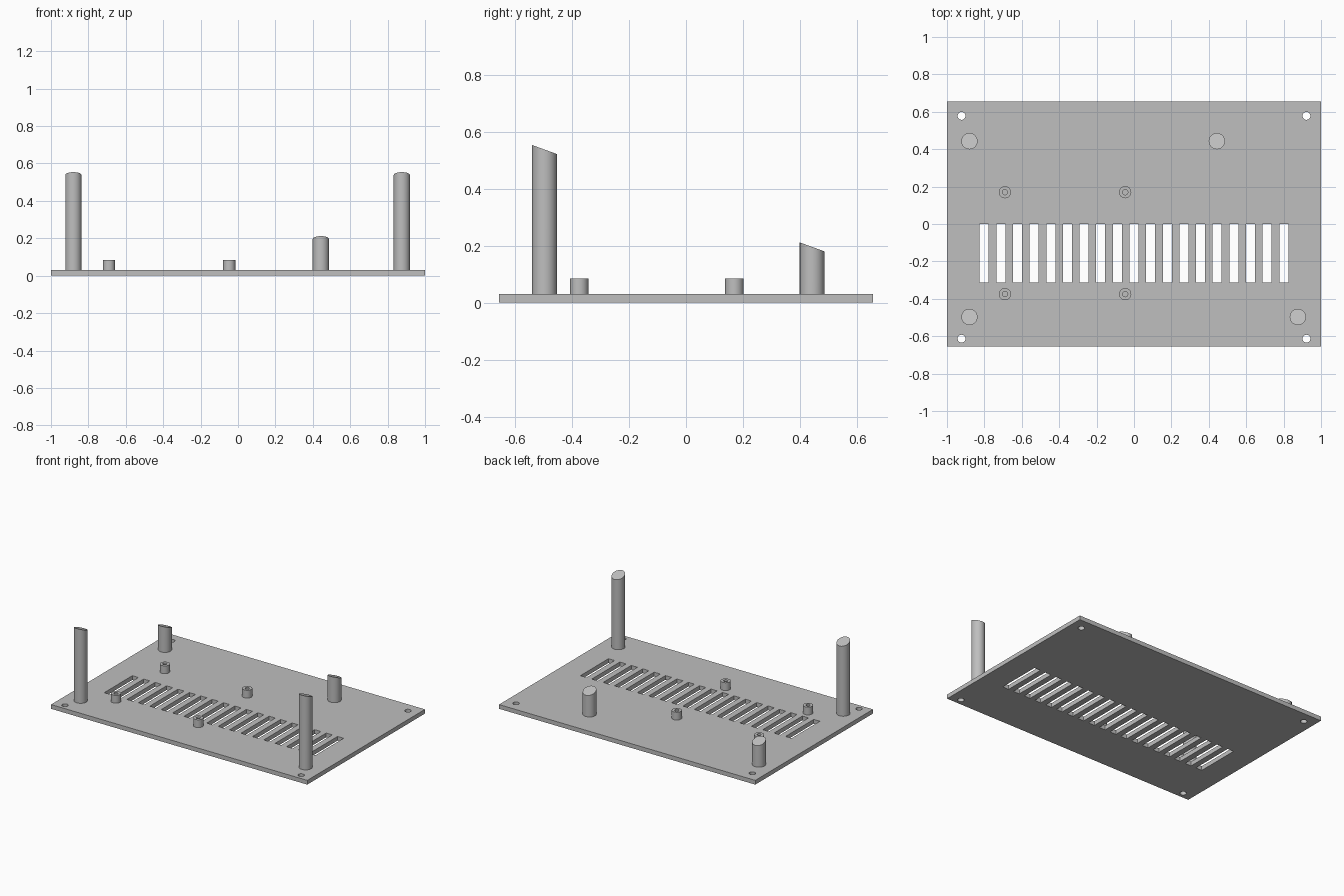
import bpy
import bmesh
from math import radians
from mathutils import Matrix

if "Cube" in bpy.data.objects:
    bpy.data.objects.remove(bpy.data.objects["Cube"], do_unlink=True)

PLATE_TOP = 0.03
HALF_DEPTH = 0.656

# One plain grey material
grey = bpy.data.materials.new("plain grey")
grey.use_nodes = True
colour = (0.52, 0.52, 0.52, 1)
grey.diffuse_color = colour
grey.node_tree.nodes["Principled BSDF"].inputs["Base Color"].default_value = colour


def add_object(name, bm):
    mesh = bpy.data.meshes.new(name)
    bmesh.ops.recalc_face_normals(bm, faces=bm.faces)
    bm.to_mesh(mesh)
    bm.free()
    mesh.materials.append(grey)
    obj = bpy.data.objects.new(name, mesh)
    bpy.context.collection.objects.link(obj)
    return obj


def select_only(obj):
    bpy.ops.object.select_all(action="DESELECT")
    obj.select_set(True)
    bpy.context.view_layer.objects.active = obj


def smooth(obj):
    select_only(obj)
    bpy.ops.object.shade_smooth_by_angle(angle=radians(30))


def add_box(bm, x0, x1, y0, y1, z0, z1):
    place = Matrix.Translation(((x0 + x1) / 2, (y0 + y1) / 2, (z0 + z1) / 2))
    size = Matrix.Diagonal((x1 - x0, y1 - y0, z1 - z0, 1))
    bmesh.ops.create_cube(bm, size=1, matrix=place @ size)


def add_cylinder(bm, x, y, radius, z0, z1, sides=48):
    place = Matrix.Translation((x, y, (z0 + z1) / 2))
    return bmesh.ops.create_cone(bm, cap_ends=True, segments=sides, radius1=radius,
                                 radius2=radius, depth=z1 - z0, matrix=place)["verts"]


# Base plate, with vent slots and corner screw holes cut through
bm = bmesh.new()
add_box(bm, -1, 1, -HALF_DEPTH, HALF_DEPTH, 0, PLATE_TOP)
plate = add_object("base_plate", bm)

bm = bmesh.new()
for i in range(-9, 10):
    x = i * 0.089
    add_box(bm, x - 0.024, x + 0.024, -0.314, 0, -0.1, 0.1)
for x in (-0.922, 0.922):
    for y in (-0.613, 0.578):
        add_cylinder(bm, x, y, 0.021, -0.1, 0.1, 32)
cutter = add_object("plate_cutter", bm)
cutter.hide_render = True

cut = plate.modifiers.new("openings", "BOOLEAN")
cut.operation = "DIFFERENCE"
cut.solver = "EXACT"
cut.object = cutter
select_only(plate)
bpy.ops.object.modifier_apply(modifier=cut.name)
bpy.data.objects.remove(cutter, do_unlink=True)
smooth(plate)


# Support posts, with tops sloping down towards the back
def add_post(name, x, y, height, radius=0.0435):
    bm = bmesh.new()
    for v in add_cylinder(bm, x, y, radius, PLATE_TOP, height):
        if v.co.z > PLATE_TOP + 0.01:
            v.co.z -= (v.co.y - y) * 0.364
    smooth(add_object(name, bm))


add_post("front_right_post", -0.88, -0.497, 0.538)
add_post("front_left_post", 0.876, -0.497, 0.538)
add_post("back_right_post", -0.88, 0.443, 0.196)
add_post("back_left_post", 0.443, 0.443, 0.196)


# Hollow board standoffs, with the bore stopping at the plate
def add_standoff(name, x, y, outer=0.0325, inner=0.014, top=0.085, sides=32):
    bm = bmesh.new()
    add_cylinder(bm, x, y, outer, PLATE_TOP, top, sides)
    cap = [f for f in bm.faces if f.calc_center_median().z > top - 0.001]
    bmesh.ops.inset_region(bm, faces=cap, thickness=outer - inner)
    bore = bmesh.ops.extrude_face_region(bm, geom=cap)["geom"]
    bmesh.ops.delete(bm, geom=cap, context="FACES_ONLY")
    for v in bore:
        if isinstance(v, bmesh.types.BMVert):
            v.co.z = PLATE_TOP + 0.001
    smooth(add_object(name, bm))


for side, x in (("right", -0.69), ("left", -0.047)):
    for end, y in (("front", -0.375), ("back", 0.17)):
        add_standoff(f"{end}_{side}_standoff", x, y)
